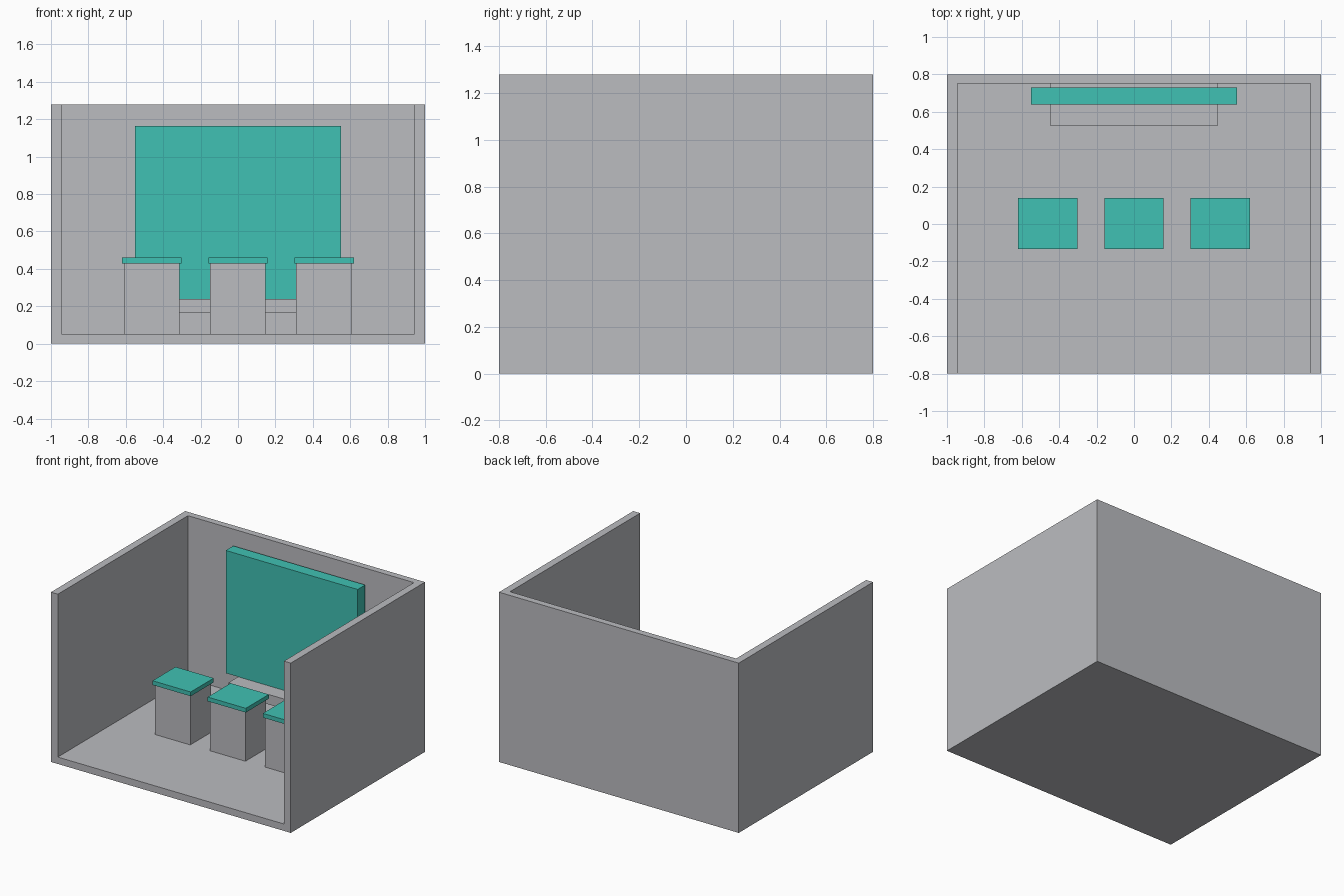
import bpy

if "Cube" in bpy.data.objects:
    bpy.data.objects.remove(bpy.data.objects["Cube"], do_unlink=True)


def make_material(name, rgb):
    mat = bpy.data.materials.new(name)
    mat.use_nodes = True
    color = (*rgb, 1.0)
    mat.diffuse_color = color
    mat.node_tree.nodes["Principled BSDF"].inputs["Base Color"].default_value = color
    return mat


grey = make_material("light_grey", (0.497, 0.503, 0.527))
teal = make_material("teal", (0.051, 0.533, 0.451))


def box(name, xs, ys, zs, mat):
    """Axis-aligned box from its (min, max) range on each axis."""
    spans = (xs, ys, zs)
    bpy.ops.mesh.primitive_cube_add(size=1, location=[sum(s) / 2 for s in spans])
    obj = bpy.context.object
    obj.name = obj.data.name = name
    obj.scale = [s[1] - s[0] for s in spans]
    bpy.ops.object.transform_apply(location=False, rotation=False, scale=True)
    obj.data.materials.append(mat)
    return obj


# Room shell: a block hollowed out, open at the front and top
room = box("room_shell", (-1, 1), (-0.8, 0.8), (0, 1.28), grey)
hollow = box("room_cutter", (-0.943, 0.943), (-1, 0.75), (0.052, 1.5), grey)
hollow.hide_render = True
cut = room.modifiers.new("hollow", "BOOLEAN")
cut.operation = "DIFFERENCE"
cut.solver = "EXACT"
cut.object = hollow
bpy.context.view_layer.objects.active = room
bpy.ops.object.modifier_apply(modifier=cut.name)
bpy.data.objects.remove(hollow, do_unlink=True)

# Wall panel with a shelf below it
box("wall_panel", (-0.55, 0.55), (0.64, 0.73), (0.24, 1.165), teal)
box("wall_shelf", (-0.447, 0.447), (0.525, 0.75), (0.165, 0.24), grey)

# Row of three pedestals with overhanging tops
for side, x in (("right", -0.46), ("middle", 0), ("left", 0.46)):
    box(side + "_pedestal", (x - 0.149, x + 0.146), (-0.12, 0.125), (0.052, 0.428), grey)
    box(side + "_pedestal_top", (x - 0.159, x + 0.159), (-0.134, 0.14), (0.428, 0.46), teal)
